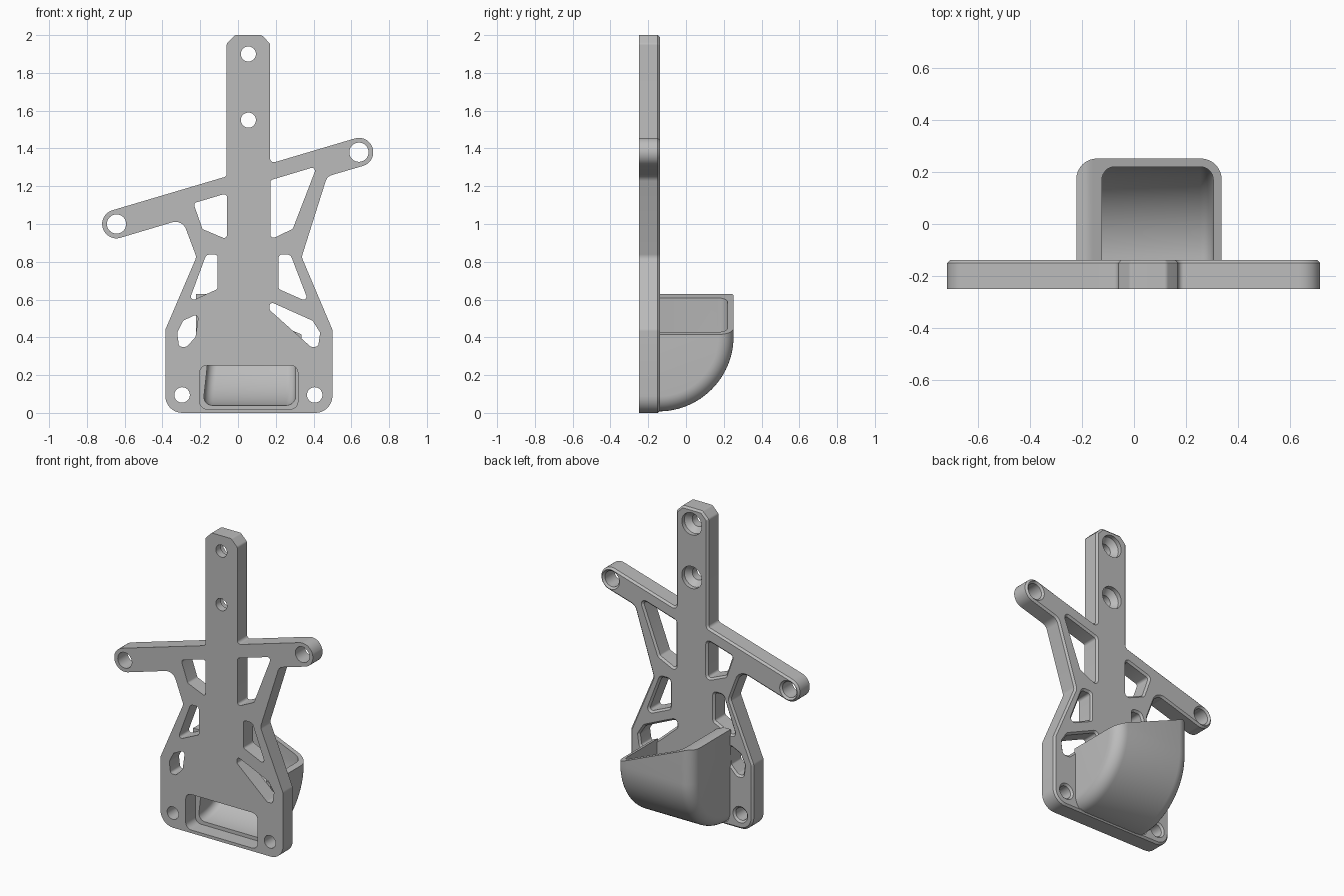
import bpy, bmesh, math
from mathutils import Vector

cube = bpy.data.objects.get("Cube")
if cube:
    bpy.data.objects.remove(cube, do_unlink=True)

grey = bpy.data.materials.new("plain_grey")
grey.use_nodes = True
grey.diffuse_color = (0.5, 0.5, 0.5, 1)
grey.node_tree.nodes["Principled BSDF"].inputs["Base Color"].default_value = (0.5, 0.5, 0.5, 1)

FRONT, BACK, CHAMFER = -0.25, -0.138, 0.012


def make_object(name, bm):
    bmesh.ops.recalc_face_normals(bm, faces=bm.faces[:])
    mesh = bpy.data.meshes.new(name)
    bm.to_mesh(mesh)
    bm.free()
    mesh.materials.append(grey)
    obj = bpy.data.objects.new(name, mesh)
    bpy.context.collection.objects.link(obj)
    return obj


def activate(obj):
    bpy.ops.object.select_all(action='DESELECT')
    obj.select_set(True)
    bpy.context.view_layer.objects.active = obj


def rounded(corners, radius, steps=6):
    """Polygon in x, z with each corner rounded; a third value overrides the radius."""
    out = []
    for i, c in enumerate(corners):
        p = Vector(c[:2])
        r = c[2] if len(c) > 2 else radius
        a = (Vector(corners[i - 1][:2]) - p).normalized()
        b = (Vector(corners[(i + 1) % len(corners)][:2]) - p).normalized()
        half = a.angle(b) / 2
        centre = p + (a + b).normalized() * r / math.sin(half)
        start = p + a * r / math.tan(half) - centre
        end = p + b * r / math.tan(half) - centre
        sweep = start.angle_signed(end)
        for k in range(steps + 1):
            t = -sweep * k / steps
            out.append(centre + Vector((start.x * math.cos(t) - start.y * math.sin(t),
                                        start.x * math.sin(t) + start.y * math.cos(t))))
    return out


def circle(x, z, r, n=32):
    return [Vector((x + r * math.cos(math.tau * k / n), z + r * math.sin(math.tau * k / n)))
            for k in range(n)]


def oriented(loop, ccw):
    area = sum(loop[i - 1].cross(p) for i, p in enumerate(loop))
    return loop if (area > 0) == ccw else loop[::-1]


def offset(loop, d):
    """Move a loop to its left, which is always into the material."""
    out = []
    for i, p in enumerate(loop):
        a = (p - loop[i - 1]).normalized()
        b = (loop[(i + 1) % len(loop)] - p).normalized()
        n = Vector((-a.y - b.y, a.x + b.x)).normalized()
        out.append(p + n * d / max(0.5, n.dot(Vector((-a.y, a.x)))))
    return out


def bridge(bm, r0, r1):
    for i in range(len(r0)):
        bm.faces.new((r0[i - 1], r0[i], r1[i], r1[i - 1]))


# Plate outline with two slanted arms and a tall post
arm = Vector((1.285, 0.38)).normalized()
up = Vector((-arm.y, arm.x))
ARM_R = 0.076
tip_l, tip_r = Vector((-0.643, 1.0)), Vector((0.64, 1.38))


def tip(centre, along, side):
    return (*(centre + (arm * along + up * side) * ARM_R), ARM_R * 0.985)


outline = rounded([
    (-0.385, 0, 0.09), (0.5, 0, 0.09), (0.5, 0.44), (0.337, 0.825), (0.472, 1.252, 0.05),
    tip(tip_r, 1, -1), tip(tip_r, 1, 1), (0.17, 1.32, 0.02),
    (0.17, 1.955, 0.02), (0.125, 2, 0.02), (-0.015, 2, 0.02), (-0.06, 1.955, 0.02),
    (-0.06, 1.252, 0.02), tip(tip_l, -1, 1), tip(tip_l, -1, -1),
    (-0.295, 1.025, 0.06), (-0.22, 0.825), (-0.385, 0.44)], 0.04, 8)

# Lightening windows and the tray mouth
windows = [
    [(-0.236, 1.11), (-0.058, 1.163), (-0.058, 0.918), (-0.188, 0.973)],
    [(0.172, 1.232), (0.418, 1.306), (0.29, 0.974), (0.172, 0.918)],
    [(-0.168, 0.838, 0.025), (-0.108, 0.838), (-0.108, 0.656), (-0.262, 0.585)],
    [(0.215, 0.838), (0.278, 0.838, 0.025), (0.375, 0.585), (0.215, 0.656)],
    [(-0.29, 0.488), (-0.208, 0.528), (-0.225, 0.4), (-0.273, 0.35), (-0.312, 0.35), (-0.322, 0.425)],
    [(0.167, 0.59), (0.395, 0.488), (0.435, 0.425), (0.424, 0.35), (0.385, 0.35), (0.167, 0.545)],
    [(-0.203, 0.02, 0.04), (0.317, 0.02, 0.04), (0.317, 0.252, 0.04), (-0.203, 0.252, 0.04)]]

rim = [(FRONT, 0), (BACK - CHAMFER, 0), (BACK, CHAMFER)]
sink = [(FRONT, 0), (-0.2, 0), (-0.165, 0.032), (BACK, 0.032)]
loops = [(oriented(outline, True), rim)]
loops += [(oriented(rounded(w, 0.016), False), rim) for w in windows]
loops += [(oriented(circle(*c), False), rim) for c in
          [(*tip_l, 0.051), (*tip_r, 0.051), (-0.296, 0.095, 0.041), (0.406, 0.095, 0.041)]]
loops += [(oriented(circle(0.055, z, 0.04), False), sink) for z in (1.9, 1.55)]

bm = bmesh.new()
ends = {0: [], -1: []}
for loop, steps in loops:
    rings = [[bm.verts.new((p.x, y, p.y)) for p in offset(loop, d)] for y, d in steps]
    for r0, r1 in zip(rings, rings[1:]):
        bridge(bm, r0, r1)
    for end in ends:
        ring = rings[end]
        ends[end] += [bm.edges.get((ring[i - 1], ring[i])) for i in range(len(ring))]
for end, edges in ends.items():
    bmesh.ops.triangle_fill(bm, use_beauty=True, edges=edges, normal=(0, -1 if end == 0 else 1, 0))
plate = make_object("mounting_plate", bm)


def tray_solid(name, x0, x1, radius, corner, y_front, top, lean=0.0, n=8, arc=24):
    """Quarter-round body swept along x, with rounded end edges."""
    yc, zc = -0.145, 0.405
    stations = []
    for k in range(n + 1):
        t = math.pi / 2 * k / n
        stations.append((corner * (1 - math.cos(t)), corner * (1 - math.sin(t))))
    spans = [(x0 + d, s, lean) for d, s in stations] + [(x1 - d, s, 0) for d, s in stations[::-1]]
    bm = bmesh.new()
    rings = []
    for x, inset, shear in spans:
        r = radius - inset
        pts = [(y_front, zc - r)]
        pts += [(yc + r * math.sin(math.pi / 2 * k / arc), zc - r * math.cos(math.pi / 2 * k / arc))
                for k in range(arc + 1)]
        pts += [(yc + r, top(x)), (y_front, top(x))]
        rings.append([bm.verts.new((x + shear * z, y, z)) for y, z in pts])
    for r0, r1 in zip(rings, rings[1:]):
        bridge(bm, r0, r1)
    bm.faces.new(rings[0])
    bm.faces.new(rings[-1])
    return make_object(name, bm)


# Catch tray behind the plate, with a slanted lip
tray = tray_solid("catch_tray", -0.222, 0.337, 0.397, 0.08, -0.145,
                  lambda x: min(0.63, 0.63 - 0.42 * (x + 0.175)))
cavity = tray_solid("tray_cavity_cutter", -0.19, 0.305, 0.365, 0.05, -0.3,
                    lambda x: 0.8, lean=0.11)
cavity.hide_render = True
cut = tray.modifiers.new("hollow", 'BOOLEAN')
cut.operation = 'DIFFERENCE'
cut.solver = 'EXACT'
cut.object = cavity
activate(tray)
bpy.ops.object.modifier_apply(modifier=cut.name)
bpy.data.objects.remove(cavity, do_unlink=True)

for obj in (plate, tray):
    activate(obj)
    bpy.ops.object.shade_smooth_by_angle(angle=math.radians(30))
